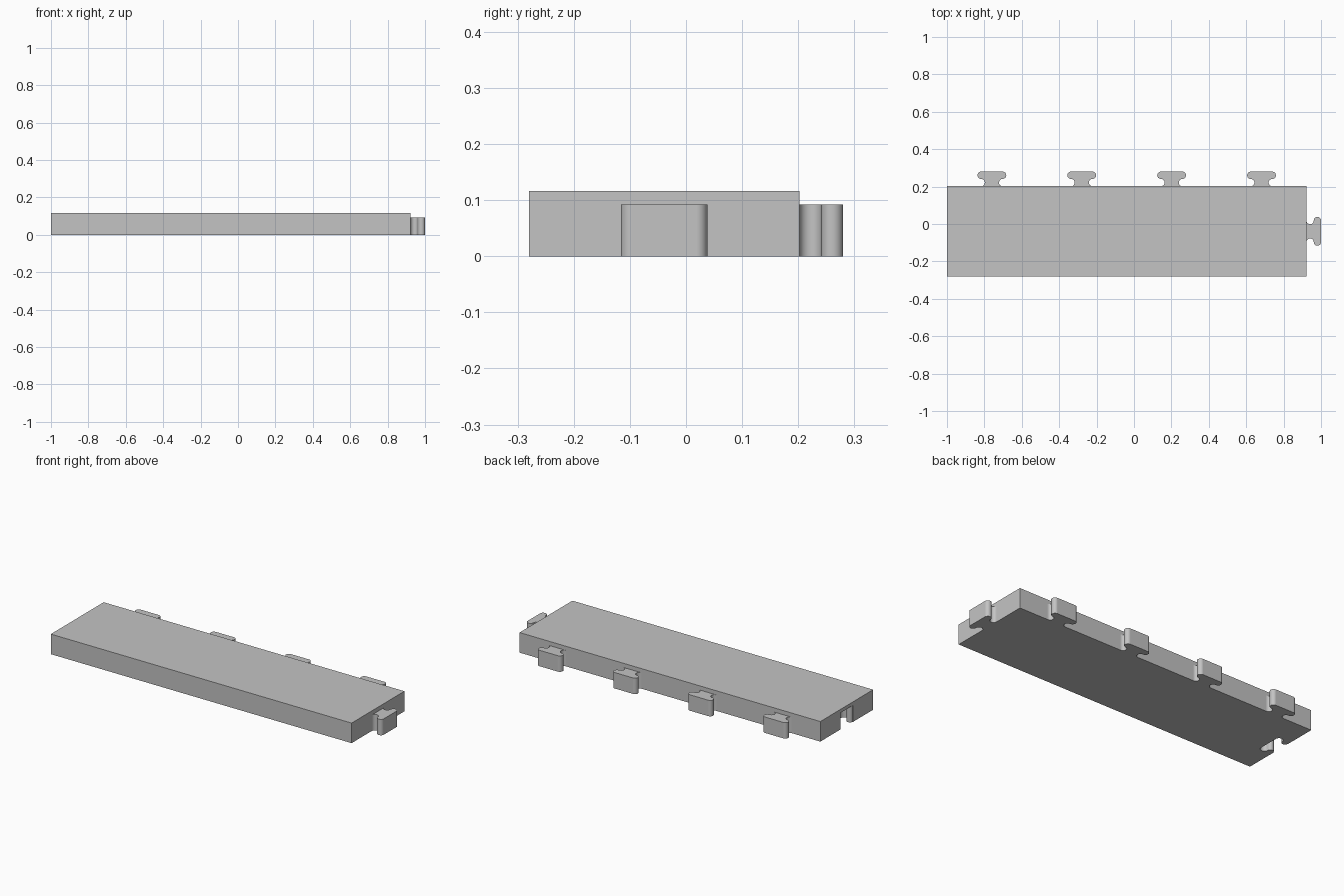
import bpy
import bmesh
from math import sin, cos, pi, radians
from mathutils import Matrix

old = bpy.data.objects.get("Cube")
if old:
    bpy.data.objects.remove(old, do_unlink=True)

# Overall sizes
X0, X1 = -1.0, 0.922
Y0, Y1 = -0.28, 0.202
HEIGHT, TAB_HEIGHT = 0.116, 0.092
R, HALF = 0.0195, 0.0575      # tab fillet radius and half width at the root
STEPS = 14

grey = bpy.data.materials.new("light_grey")
grey.use_nodes = True
colour = (0.55, 0.55, 0.55, 1)
grey.diffuse_color = colour
grey.node_tree.nodes["Principled BSDF"].inputs["Base Color"].default_value = colour


def prism(name, outline, z0, z1, matrix=Matrix()):
    """Extrude a flat outline from z0 to z1."""
    bm = bmesh.new()
    base = bm.faces.new([bm.verts.new((x, y, z0)) for x, y in outline])
    top = bmesh.ops.extrude_face_region(bm, geom=[base])["geom"]
    bmesh.ops.translate(bm, vec=(0, 0, z1 - z0),
                        verts=[v for v in top if isinstance(v, bmesh.types.BMVert)])
    bmesh.ops.transform(bm, matrix=matrix, verts=bm.verts)
    bmesh.ops.recalc_face_normals(bm, faces=bm.faces)
    mesh = bpy.data.meshes.new(name)
    bm.to_mesh(mesh)
    bm.free()
    mesh.materials.append(grey)
    obj = bpy.data.objects.new(name, mesh)
    bpy.context.collection.objects.link(obj)
    return obj


def tab_outline(gap=0.0, root=0.0):
    """T-shaped connector pointing along +y: hollow neck, then round-ended cap."""
    neck, cap = R - gap, R + gap
    side = [(HALF, -root)] if root else []
    for i in range(STEPS + 1):
        a = -pi / 2 - pi * i / STEPS
        side.append((HALF + neck * cos(a), R + neck * sin(a)))
    for i in range(0 if gap else 1, STEPS + 1):
        a = -pi / 2 + pi * i / STEPS
        side.append((HALF + cap * cos(a), 3 * R + cap * sin(a)))
    return side + [(-x, y) for x, y in reversed(side)]


def smooth(obj):
    bpy.ops.object.select_all(action="DESELECT")
    obj.select_set(True)
    bpy.context.view_layer.objects.active = obj
    bpy.ops.object.shade_smooth_by_angle(angle=radians(30))
    obj.modifiers.new("flat_faces", "WEIGHTED_NORMAL").keep_sharp = True


# Main slab
mid_y = (Y0 + Y1) / 2
slab = prism("slab", [(X0, Y0), (X1, Y0), (X1, Y1), (X0, Y1)], 0, HEIGHT)

# Blind socket in the -x end, open underneath
turn = Matrix.Rotation(-pi / 2, 4, "Z")
cutter = prism("socket_cutter", tab_outline(0.002, 0.03), -0.03, TAB_HEIGHT + 0.004,
               Matrix.Translation((X0, mid_y, 0)) @ turn)
cutter.hide_render = True
cut = slab.modifiers.new("socket", "BOOLEAN")
cut.operation = "DIFFERENCE"
cut.solver = "EXACT"
cut.object = cutter
bpy.context.view_layer.objects.active = slab
bpy.ops.object.modifier_apply(modifier=cut.name)
bpy.data.objects.remove(cutter, do_unlink=True)
smooth(slab)

# Four connectors along the back edge
pitch = (X1 - X0) / 4
for i in range(4):
    place = Matrix.Translation((X0 + pitch * (i + 0.5), Y1, 0))
    smooth(prism(f"back_tab_{i + 1}", tab_outline(), 0, TAB_HEIGHT, place))

# One connector on the +x end
smooth(prism("end_tab", tab_outline(), 0, TAB_HEIGHT,
             Matrix.Translation((X1, mid_y, 0)) @ turn))
